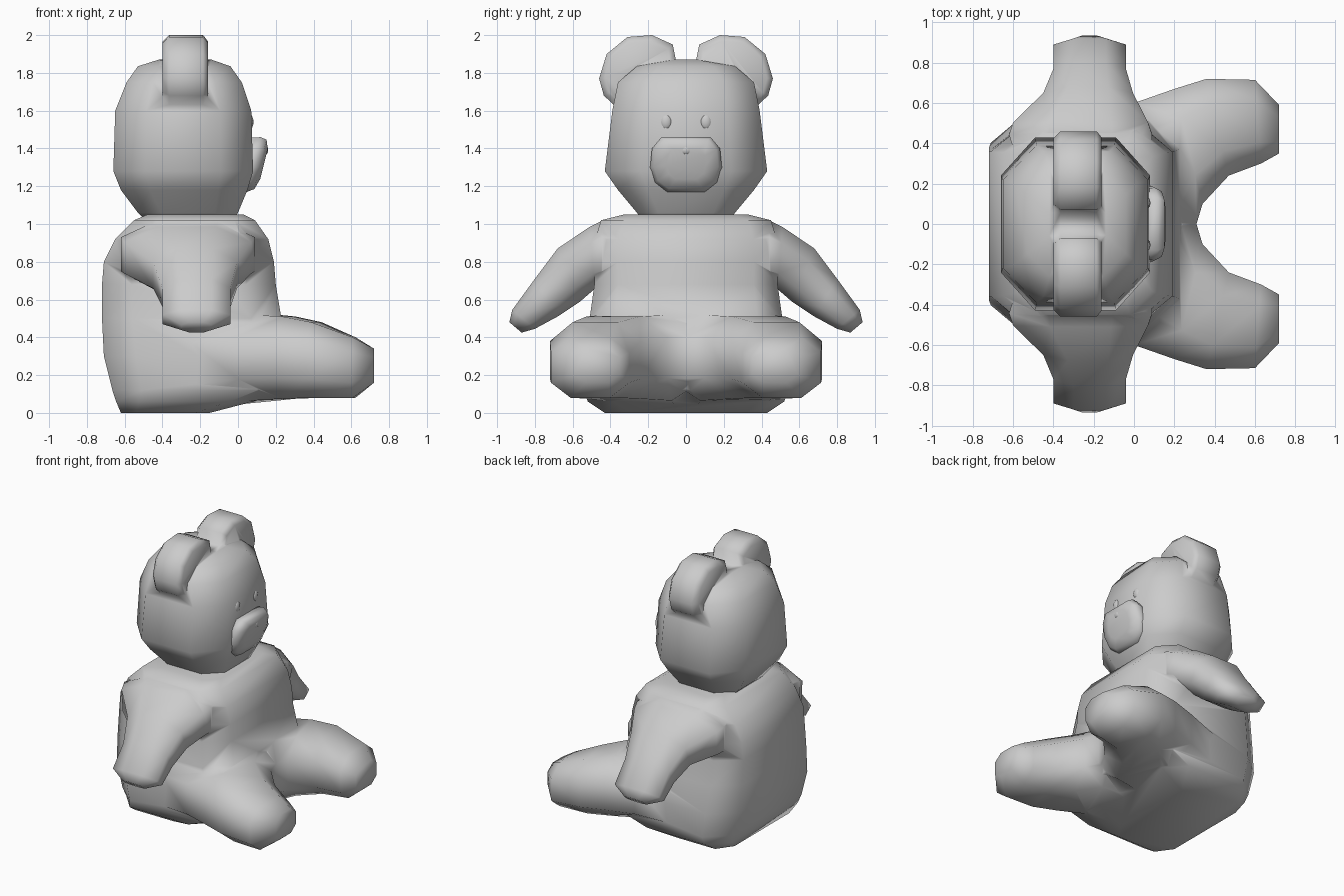
import bpy, bmesh, math
from mathutils import Vector as V

if "Cube" in bpy.data.objects:
    bpy.data.objects.remove(bpy.data.objects["Cube"])


def loft(name, rings):
    """Skin a list of closed rings and cap both ends."""
    bm = bmesh.new()
    vs = [[bm.verts.new(p) for p in r] for r in rings]
    n = len(rings[0])
    for a, b in zip(vs, vs[1:]):
        for i in range(n):
            j = (i + 1) % n
            bm.faces.new((a[i], a[j], b[j], b[i]))
    bm.faces.new(vs[0])
    bm.faces.new(vs[-1])
    bmesh.ops.recalc_face_normals(bm, faces=bm.faces)
    me = bpy.data.meshes.new(name)
    bm.to_mesh(me)
    bm.free()
    ob = bpy.data.objects.new(name, me)
    bpy.context.collection.objects.link(ob)
    return ob


def octagon(c, u, v, fu, fv):
    """Chamfered rectangle: half axes u, v and flat fractions fu, fv."""
    return [V(c) + V(u) * a + V(v) * b for a, b in (
        (1, -fv), (1, fv), (fu, 1), (-fu, 1), (-1, fv), (-1, -fv), (-fu, -1), (fu, -1))]


def z_rings(rows, fx, fy):
    return [octagon(((a + b) / 2, 0, z), ((b - a) / 2, 0, 0), (0, h, 0), fx, fy)
            for z, a, b, h in rows]


def smooth(ob, angle):
    bpy.ops.object.select_all(action='DESELECT')
    ob.select_set(True)
    bpy.context.view_layer.objects.active = ob
    bpy.ops.object.shade_smooth_by_angle(angle=math.radians(angle))


def fuse(base, parts):
    bpy.context.view_layer.objects.active = base
    for p in parts:
        m = base.modifiers.new("join", 'BOOLEAN')
        m.operation = 'UNION'
        m.solver = 'EXACT'
        m.object = p
        bpy.ops.object.modifier_apply(modifier=m.name)
        bpy.data.objects.remove(p)


# Torso: z, back x, front x, half width
body = loft("body", z_rings([
    (0, -.62, -.15, .43), (.06, -.645, .08, .52), (.12, -.665, .26, .54),
    (.3, -.71, .285, .545), (.5, -.72, .23, .51), (.68, -.72, .2, .485),
    (.8, -.71, .19, .485), (.92, -.65, .16, .48), (1.02, -.55, .09, .45),
    (1.05, -.48, .03, .33)], .66, .74))

# Arms: top (y, z), bottom (y, z), x range
arm = [(.30, 1.03, .36, .66, -.58, .08), (.44, 1.02, .45, .66, -.62, .09),
       (.51, .985, .485, .655, -.60, .07), (.68, .87, .56, .59, -.45, -.005),
       (.80, .71, .68, .51, -.40, -.04), (.92, .545, .80, .445, -.40, -.04),
       (.935, .48, .87, .425, -.30, -.14)]
# Legs: inner (x, y), outer (x, y), z range
leg = [(-.1, -.1, -.3, .52, .03, .48), (.28, -.10, 0, .60, .065, .52),
       (.34, .10, .2, .67, .075, .51), (.47, .24, .36, .72, .08, .48),
       (.63, .30, .60, .715, .08, .40), (.72, .35, .72, .59, .16, .34)]
limbs = []
for s in (1, -1):
    limbs.append(loft("arm", [
        octagon(((a + b) / 2, s * (ty + by) / 2, (tz + bz) / 2), ((b - a) / 2, 0, 0),
                (0, s * (ty - by) / 2, (tz - bz) / 2), .45, .5)
        for ty, tz, by, bz, a, b in arm]))
    limbs.append(loft("leg", [
        octagon(((ix + ox) / 2, s * (iy + oy) / 2, (a + b) / 2),
                ((ox - ix) / 2, s * (oy - iy) / 2, 0), (0, 0, (b - a) / 2), .5, .5)
        for ix, iy, ox, oy, a, b in leg]))
fuse(body, limbs)
smooth(body, 85)

# Head with two ears
head = loft("head", z_rings([
    (1.03, -.5, -.02, .24), (1.06, -.53, 0, .26), (1.18, -.62, .05, .36),
    (1.28, -.66, .08, .43), (1.6, -.65, .07, .39), (1.75, -.59, .02, .36),
    (1.835, -.53, -.04, .26), (1.87, -.42, -.14, .10)], .54, .56))
ear = [(.05, 1.85), (.07, 1.95), (.18, 2), (.31, 1.99), (.42, 1.9),
       (.46, 1.77), (.435, 1.68), (.36, 1.61), (.2, 1.7)]
ears = [loft("ear", [[(x, s * (.25 + (y - .25) * k), 1.79 + (z - 1.79) * k) for y, z in ear]
                     for x, k in ((-.4, .83), (-.365, 1), (-.185, 1), (-.16, .85))])
        for s in (1, -1)]
fuse(head, ears)
smooth(head, 85)

# Muzzle, leaning forward towards the top
half = [(.13, 1.46), (.18, 1.40), (.19, 1.3), (.165, 1.22), (.1, 1.17)]
outline = half + [(-y, z) for y, z in reversed(half)]
muzzle = loft("muzzle", [[(x + .25 * k * (z - 1.32), y * k, 1.32 + (z - 1.32) * k)
                          for y, z in outline]
                         for x, k in ((.03, .97), (.085, 1), (.12, .9), (.138, .55))])
smooth(muzzle, 85)

# Eyes and nose
for name, loc, size in (("left_eye", (.06, .105, 1.54), (.022, .032, .042)),
                        ("right_eye", (.06, -.105, 1.54), (.022, .032, .042)),
                        ("nose", (.142, 0, 1.392), (.018, .031, .026))):
    bpy.ops.mesh.primitive_uv_sphere_add(segments=12, ring_count=8, location=loc)
    ob = bpy.context.object
    ob.name = name
    ob.scale = size
    smooth(ob, 85)
